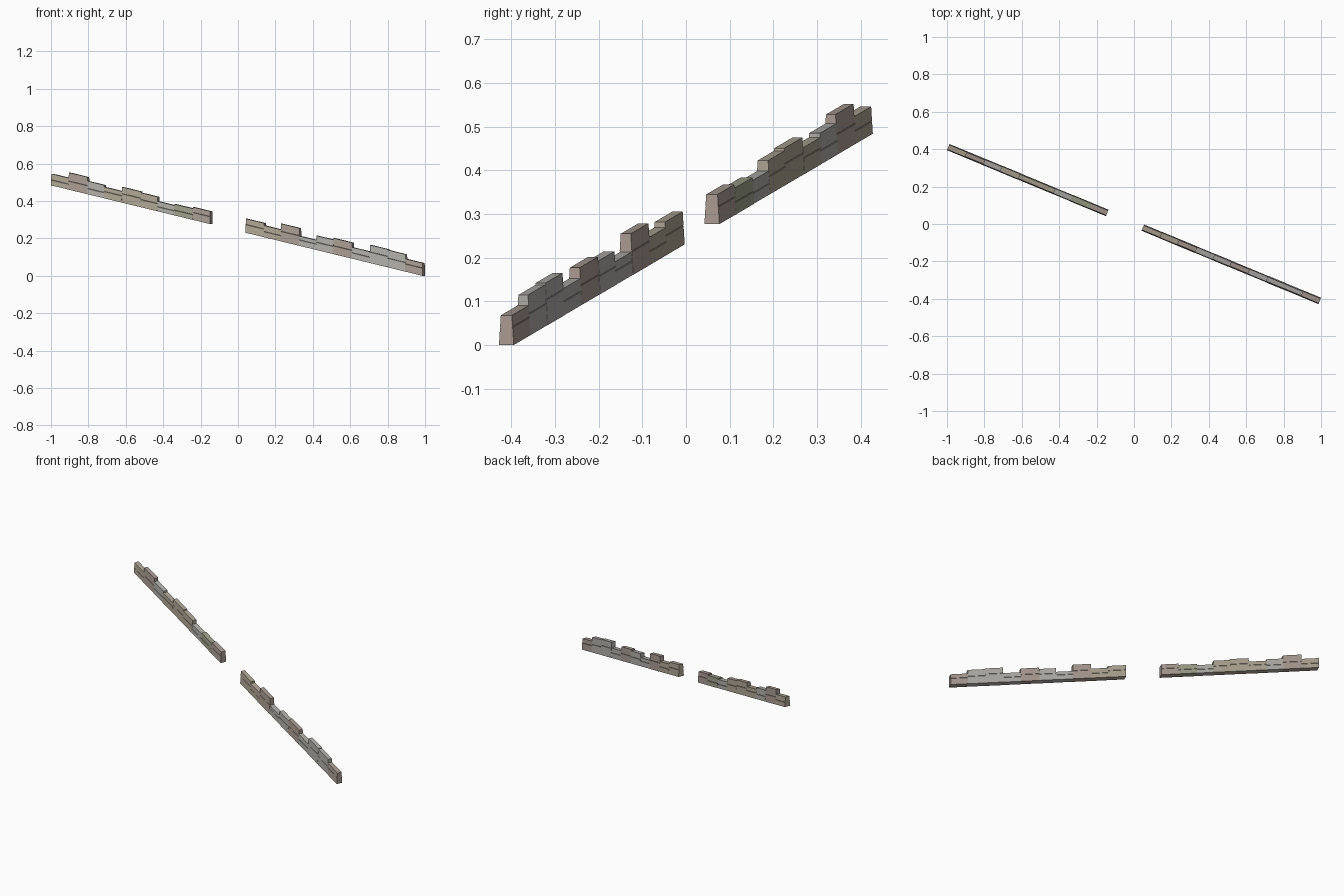
import bpy, bmesh, random
from mathutils import Vector

if "Cube" in bpy.data.objects:
    bpy.data.objects.remove(bpy.data.objects["Cube"])

random.seed(4)
SLOPE = 0.2435                                   # fall of the base per unit of x
HEADING = Vector((0.924, -0.383, 0))             # direction the wall runs
SIDE = Vector((0.383, 0.924, 0))                 # across the wall, towards the back

COLOURS = {"tan": (0.42, 0.37, 0.29, 1), "pink": (0.40, 0.33, 0.29, 1),
           "grey": (0.43, 0.42, 0.39, 1), "moss": (0.34, 0.35, 0.25, 1)}
MATS = {}
for key, col in COLOURS.items():
    MATS[key] = bpy.data.materials.new(key + "_stone")
    MATS[key].diffuse_color = col


def block(name, x0, x1, h, colour):
    """Tapered stone block, sheared down the hill, with a shallow course joint."""
    taper = 0.066
    joint = h * random.uniform(0.42, 0.62)
    jitter = random.uniform(-0.0006, 0.0006)
    half = lambda z: 0.0182 - taper * z + jitter
    g = 0.0012                                   # half height and depth of the joint
    right = [(half(0), 0), (half(joint - g), joint - g), (half(joint) - g, joint),
             (half(joint + g), joint + g), (half(h), h)]
    profile = right + [(-w, z) for w, z in reversed(right)]
    bm = bmesh.new()
    rings = []
    for x in (x0, x1):
        base = Vector((x, -x * 0.414, (0.993 - x) * SLOPE))
        rings.append([bm.verts.new(base + SIDE * w + Vector((0, 0, z)))
                      for w, z in profile])
    n = len(profile)
    for i in range(n):
        j = (i + 1) % n
        bm.faces.new((rings[0][i], rings[0][j], rings[1][j], rings[1][i]))
    for ring in rings:
        bm.faces.new(ring)
    bmesh.ops.recalc_face_normals(bm, faces=bm.faces)
    mesh = bpy.data.meshes.new(name)
    bm.to_mesh(mesh)
    bm.free()
    mesh.materials.append(MATS[colour])
    obj = bpy.data.objects.new(name, mesh)
    bpy.context.collection.objects.link(obj)


def wall(name, start, blocks):
    """Row of blocks; each entry is (end x, height, colour)."""
    x = start
    for i, (end, h, colour) in enumerate(blocks):
        block(f"{name}_block_{i + 1}", x, end, h, colour)
        x = end


# upper stretch of wall
wall("upper_wall", -0.993, [
    (-0.90, 0.062, "tan"), (-0.80, 0.091, "pink"), (-0.71, 0.070, "grey"),
    (-0.615, 0.060, "tan"), (-0.515, 0.083, "tan"), (-0.425, 0.077, "tan"),
    (-0.335, 0.053, "grey"), (-0.235, 0.060, "moss"), (-0.143, 0.068, "pink")])

# lower stretch of wall
wall("lower_wall", 0.047, [
    (0.145, 0.075, "tan"), (0.235, 0.062, "tan"), (0.333, 0.094, "pink"),
    (0.425, 0.052, "grey"), (0.515, 0.076, "grey"), (0.615, 0.085, "pink"),
    (0.71, 0.060, "grey"), (0.805, 0.096, "grey"), (0.90, 0.092, "grey"),
    (0.993, 0.068, "pink")])

for m in bpy.data.materials:
    if m.users and not m.is_grease_pencil:
        m.use_nodes = True
        m.node_tree.nodes["Principled BSDF"].inputs["Base Color"].default_value = m.diffuse_color
